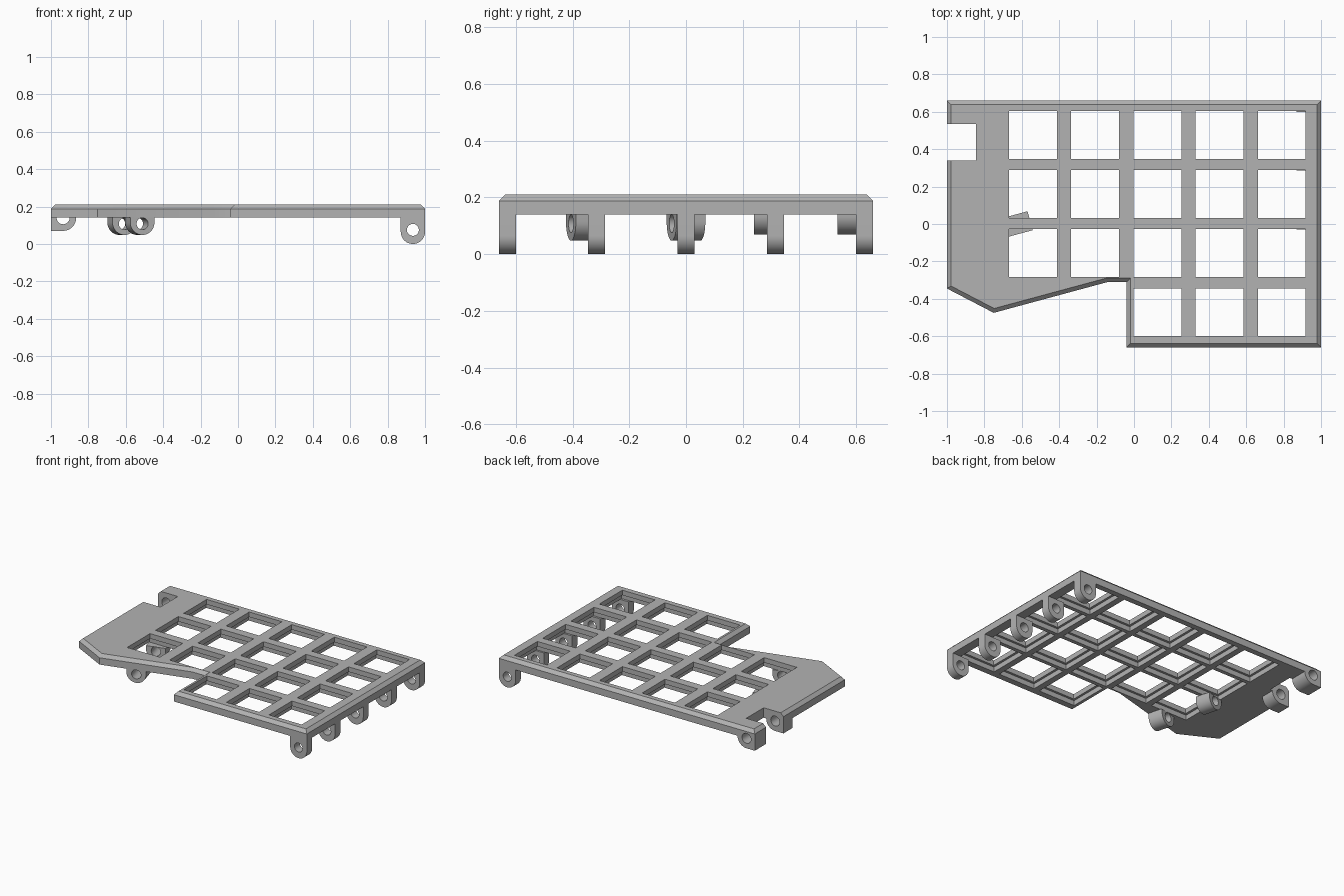
import bpy, bmesh, math
from mathutils import Matrix, Vector

cube = bpy.data.objects.get("Cube")
if cube:
    bpy.data.objects.remove(cube, do_unlink=True)

grey = bpy.data.materials.new("plain grey")
grey.use_nodes = True
COLOUR = (0.45, 0.45, 0.45, 1)
grey.diffuse_color = COLOUR
grey.node_tree.nodes["Principled BSDF"].inputs["Base Color"].default_value = COLOUR

Z_UNDER, Z_TOP = 0.14, 0.21
CHAMFER = 0.022


def finish(name, bm):
    bmesh.ops.recalc_face_normals(bm, faces=bm.faces)
    mesh = bpy.data.meshes.new(name)
    bm.to_mesh(mesh)
    bm.free()
    mesh.materials.append(grey)
    ob = bpy.data.objects.new(name, mesh)
    bpy.context.collection.objects.link(ob)
    return ob


def prism(bm, points, depth):
    """Extrude a closed loop of 3D points; return the far face."""
    face = bm.faces.new([bm.verts.new(p) for p in points])
    new = bmesh.ops.extrude_face_region(bm, geom=[face])["geom"]
    verts = [g for g in new if isinstance(g, bmesh.types.BMVert)]
    bmesh.ops.translate(bm, verts=verts, vec=depth)
    return next(g for g in new if isinstance(g, bmesh.types.BMFace))


def box(bm, x0, x1, y0, y1, z0, z1):
    prism(bm, [(x0, y0, z0), (x1, y0, z0), (x1, y1, z0), (x0, y1, z0)],
          Vector((0, 0, z1 - z0)))


def arc(x, z, r, start, end, steps):
    return [(x + r * math.cos(math.radians(a)), 0, z + r * math.sin(math.radians(a)))
            for a in (start + (end - start) * i / steps for i in range(steps + 1))]


def cut(target, bm):
    """Subtract the solid in bm from the target and bake the result."""
    cutter = finish("cutter", bm)
    cutter.hide_render = True
    mod = target.modifiers.new("cut", "BOOLEAN")
    mod.operation, mod.solver, mod.object = "DIFFERENCE", "EXACT", cutter
    graph = bpy.context.evaluated_depsgraph_get()
    baked = bpy.data.meshes.new_from_object(target.evaluated_get(graph))
    target.modifiers.clear()
    target.data = baked
    bpy.data.objects.remove(cutter, do_unlink=True)


def smooth(ob):
    bpy.ops.object.select_all(action="DESELECT")
    ob.select_set(True)
    bpy.context.view_layer.objects.active = ob
    bpy.ops.object.shade_smooth_by_angle(angle=math.radians(30))


def lug(name, profile, hole, thick, place):
    """Rounded tab in the xz plane, centred on y, with a pin hole."""
    bm = bmesh.new()
    prism(bm, [(x, -thick / 2, z) for x, _, z in profile], Vector((0, thick, 0)))
    ob = finish(name, bm)
    bm = bmesh.new()
    prism(bm, [(x, -thick, z) for x, _, z in hole], Vector((0, 2 * thick, 0)))
    cut(ob, bm)
    ob.data.transform(place)
    smooth(ob)


# Plate with a chamfered top edge
outline = [(-1, 0.66), (-1, -0.345), (-0.75, -0.475), (-0.14, -0.31),
           (-0.04, -0.31), (-0.04, -0.66), (1, -0.66), (1, 0.66)]
bm = bmesh.new()
top = prism(bm, [(x, y, Z_UNDER) for x, y in outline],
            Vector((0, 0, Z_TOP - CHAMFER - Z_UNDER)))
bmesh.ops.recalc_face_normals(bm, faces=bm.faces)
bmesh.ops.inset_region(bm, faces=[top], thickness=CHAMFER, use_even_offset=True)
bmesh.ops.translate(bm, verts=top.verts, vec=(0, 0, CHAMFER))
plate = finish("plate", bm)

# Socket grid: square holes with a slightly wider recess underneath
columns = [-0.54 + 0.3325 * i for i in range(5)]
rows = [0.476 - 0.316 * i for i in range(4)]
for half, z0, z1 in ((0.144, 0.1, 0.175), (0.128, 0.1, 0.3)):
    bm = bmesh.new()
    for j, y in enumerate(rows):
        for x in columns[2 if j == 3 else 0:]:
            box(bm, x - half, x + half, y - half, y + half, z0, z1)
    cut(plate, bm)

# Notch in the left-hand edge and the groove for its pin
bm = bmesh.new()
box(bm, -1.1, -0.845, 0.34, 0.535, 0, 0.3)
cut(plate, bm)
pin = arc(-0.935, 0.14, 0.035, 0, 345, 23)
bm = bmesh.new()
prism(bm, [(x, 0.24, z) for x, _, z in pin], Vector((0, 0.5, 0)))
cut(plate, bm)
smooth(plate)

# Hinge lugs along the +x end
tab = [(1, 0, Z_UNDER), (0.87, 0, Z_UNDER)] + arc(0.935, 0.065, 0.065, 180, 360, 24)
for i in range(5):
    lug(f"end_lug_{i + 1}", tab, arc(0.935, 0.075, 0.032, 0, 345, 23), 0.06,
        Matrix.Translation((0, -0.63 + 0.315 * i, 0)))

# Hook lugs on both sides of the notch
hook = [(-1, 0, Z_UNDER), (-1, 0, 0.07)] + arc(-0.935, Z_UNDER, 0.07, 270, 360, 12)
for name, y0, y1 in (("notch_lug_front", 0.24, 0.34), ("notch_lug_back", 0.535, 0.66)):
    lug(name, hook, pin, y1 - y0, Matrix.Translation((0, (y0 + y1) / 2, 0)))

# Angled hinge lugs, square to the slanted edge
slant = math.atan2(0.165, 0.61)
tab = [(0.067, 0, Z_UNDER), (-0.067, 0, Z_UNDER)] + arc(0, 0.115, 0.067, 180, 360, 24)
for name, x, y in (("angled_lug_inner", -0.62, 0), ("angled_lug_outer", -0.525, -0.355)):
    lug(name, tab, arc(0, 0.108, 0.032, 0, 345, 23), 0.105,
        Matrix.Translation((x, y, 0)) @ Matrix.Rotation(slant, 4, "Z"))
